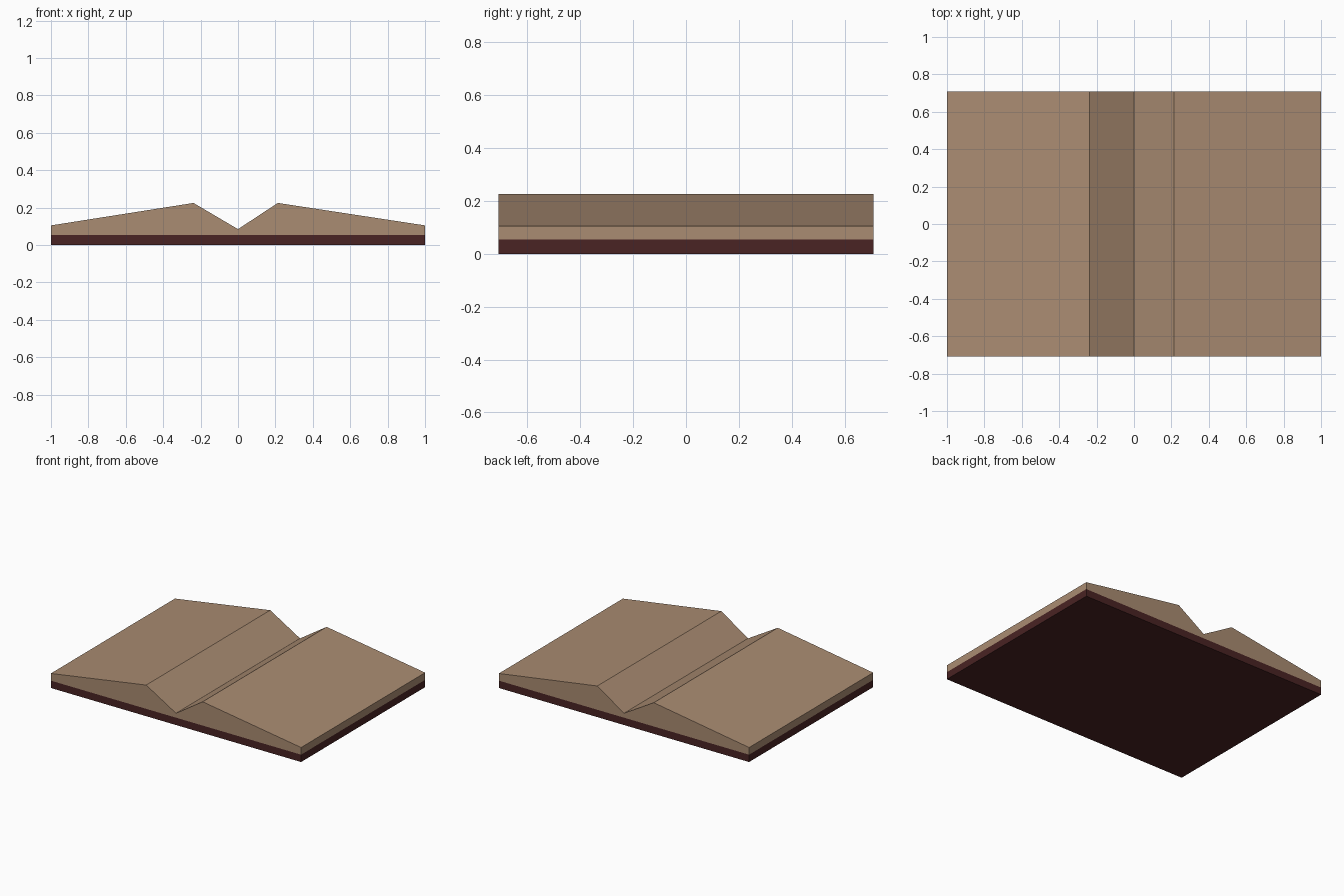
import bpy, bmesh

if "Cube" in bpy.data.objects:
    bpy.data.objects.remove(bpy.data.objects["Cube"])


def material(name, rgb):
    m = bpy.data.materials.new(name)
    m.diffuse_color = (*rgb, 1.0)
    m.use_nodes = True
    m.node_tree.nodes["Principled BSDF"].inputs["Base Color"].default_value = m.diffuse_color
    return m


HALF_DEPTH = 0.708
COVER_TOP = 0.053

# Open book: end profile with two page humps and a centre gutter
profile = [(-1, 0), (1, 0), (1, 0.105), (0.213, 0.225),
           (0, 0.085), (-0.238, 0.225), (-1, 0.105)]

bm = bmesh.new()
front = bm.faces.new([bm.verts.new((x, -HALF_DEPTH, z)) for x, z in profile])
ext = bmesh.ops.extrude_face_region(bm, geom=[front], use_keep_orig=True)
verts = [g for g in ext["geom"] if isinstance(g, bmesh.types.BMVert)]
bmesh.ops.translate(bm, verts=verts, vec=(0, 2 * HALF_DEPTH, 0))

# Cut a line around the sides where the cover meets the pages
bmesh.ops.bisect_plane(bm, geom=bm.verts[:] + bm.edges[:] + bm.faces[:],
                       plane_co=(0, 0, COVER_TOP), plane_no=(0, 0, 1))
bmesh.ops.recalc_face_normals(bm, faces=bm.faces[:])

# Cover colour below the cut, page colour above it
for f in bm.faces:
    f.material_index = 1 if f.calc_center_median().z < COVER_TOP else 0
    if max(v.co.z for v in f.verts) > COVER_TOP + 0.001:
        f.material_index = 0

mesh = bpy.data.meshes.new("open_book")
bm.to_mesh(mesh)
bm.free()
mesh.materials.append(material("aged paper", (0.40, 0.262, 0.168)))
mesh.materials.append(material("dark red leather", (0.068, 0.017, 0.017)))
bpy.context.collection.objects.link(bpy.data.objects.new("open_book", mesh))
